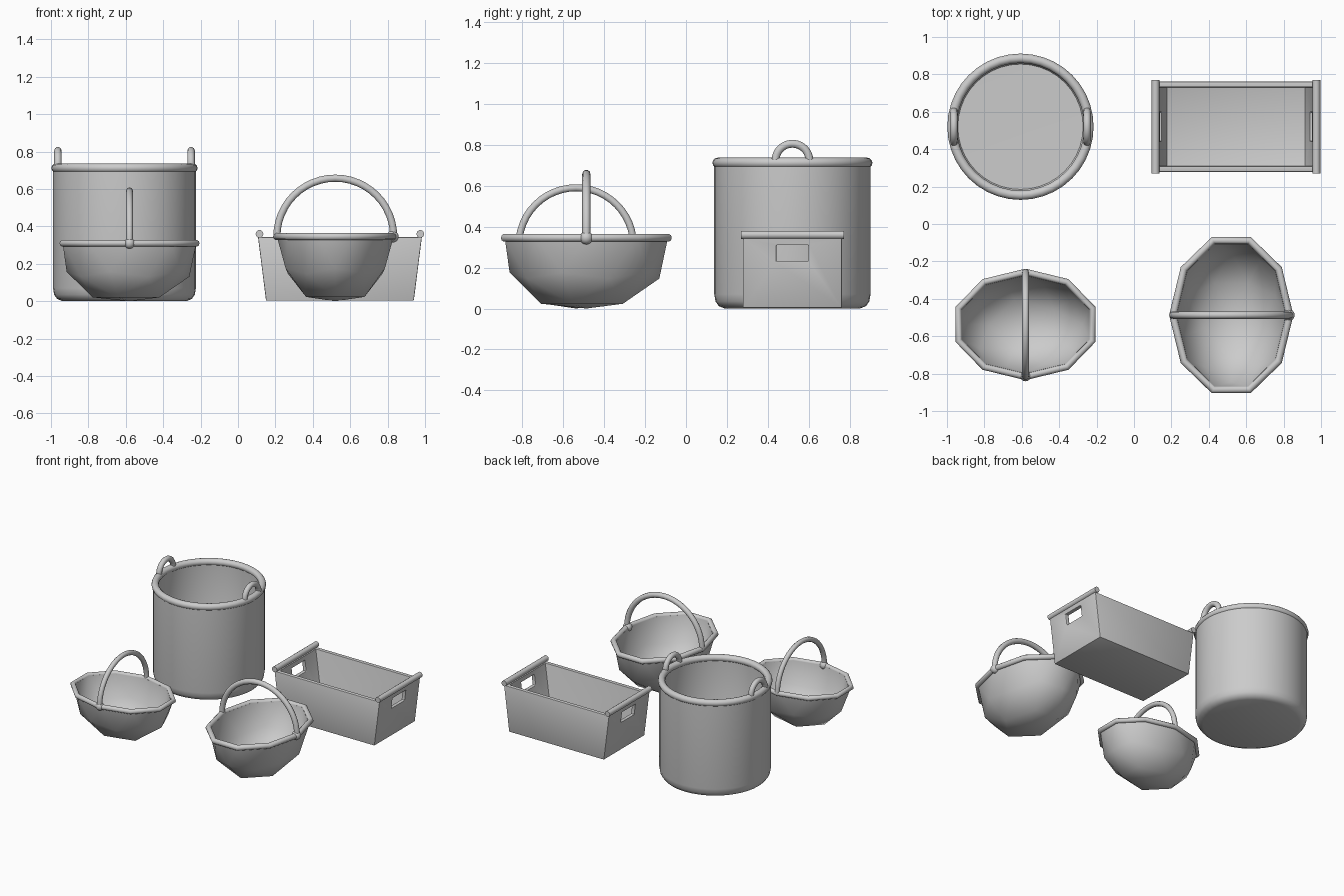
import bpy, bmesh, math
from mathutils import Vector

if "Cube" in bpy.data.objects:
    bpy.data.objects.remove(bpy.data.objects["Cube"])


def finish(ob, name, angle=50):
    ob.name = name
    bpy.ops.object.select_all(action='DESELECT')
    ob.select_set(True)
    bpy.context.view_layer.objects.active = ob
    bpy.ops.object.shade_smooth_by_angle(angle=math.radians(angle))
    return ob


def from_bmesh(bm, name):
    me = bpy.data.meshes.new(name)
    bm.to_mesh(me)
    bm.free()
    ob = bpy.data.objects.new(name, me)
    bpy.context.collection.objects.link(ob)
    return ob


def tube(name, pts, r, cyclic=False):
    cu = bpy.data.curves.new(name, 'CURVE')
    cu.dimensions = '3D'
    cu.bevel_depth = r
    cu.bevel_resolution = 3
    cu.use_fill_caps = True
    sp = cu.splines.new('POLY')
    sp.points.add(len(pts) - 1)
    for p, co in zip(sp.points, pts):
        p.co = (*co, 1)
    sp.use_cyclic_u = cyclic
    ob = bpy.data.objects.new(name, cu)
    bpy.context.collection.objects.link(ob)
    bpy.ops.object.select_all(action='DESELECT')
    ob.select_set(True)
    bpy.context.view_layer.objects.active = ob
    bpy.ops.object.convert(target='MESH')
    return finish(bpy.context.object, name)


def arc(center, direction, radius, n=24):
    c, d = Vector(center), Vector(direction)
    return [c + d * radius * math.cos(math.pi * i / n)
            + Vector((0, 0, radius * math.sin(math.pi * i / n))) for i in range(n + 1)]


def apply_all(ob):
    bpy.context.view_layer.objects.active = ob
    for m in list(ob.modifiers):
        bpy.ops.object.modifier_apply(modifier=m.name)


# round tub: turned profile with a rounded bottom edge
def round_tub(cx, cy):
    profile = [(0, 0), (.33, 0), (.36, .012), (.376, .035), (.382, .07), (.382, .71),
               (.35, .71), (.35, .06), (.335, .035), (0, .03)]
    bm = bmesh.new()
    vs = [bm.verts.new((r, 0, z)) for r, z in profile]
    es = [bm.edges.new(p) for p in zip(vs, vs[1:])]
    bmesh.ops.spin(bm, geom=vs + es, cent=(0, 0, 0), axis=(0, 0, 1),
                   angle=2 * math.pi, steps=40)
    bmesh.ops.remove_doubles(bm, verts=bm.verts, dist=1e-4)
    bmesh.ops.recalc_face_normals(bm, faces=bm.faces)
    ob = from_bmesh(bm, "tub_body")
    ob.location = (cx, cy, 0)
    finish(ob, "tub_body")
    bpy.ops.mesh.primitive_torus_add(location=(cx, cy, .712), major_radius=.366,
                                     minor_radius=.025, major_segments=40, minor_segments=12)
    finish(bpy.context.object, "tub_rim")
    for s, side in ((-1, "left"), (1, "right")):
        tube("tub_handle_" + side, arc((cx + s * .356, cy, .722), (0, 1, 0), .083), .02)


# tapered block used for crate and its cavity
def block(name, hx0, hx1, hy, z0, z1, loc):
    bm = bmesh.new()
    bmesh.ops.create_cube(bm, size=2)
    for v in bm.verts:
        top = v.co.z > 0
        v.co = (v.co.x * (hx1 if top else hx0), v.co.y * hy, z1 if top else z0)
    ob = from_bmesh(bm, name)
    ob.location = loc
    return ob


def crate(cx, cy):
    loc = (cx, cy, 0)
    body = block("crate_body", .395, .438, .242, .003, .343, loc)
    cuts = [block("cavity_cutter", .37, .415, .212, .03, .38, loc),
            block("grip_cutter", .6, .6, .078, .23, .31, loc)]
    for c in cuts:
        m = body.modifiers.new("cut", 'BOOLEAN')
        m.operation = 'DIFFERENCE'
        m.solver = 'EXACT'
        m.object = c
        c.hide_render = True
    b = body.modifiers.new("bevel", 'BEVEL')
    b.width = .005
    b.segments = 2
    bpy.context.view_layer.update()
    apply_all(body)
    for c in cuts:
        bpy.data.objects.remove(c)
    finish(body, "crate_body", 30)
    # end bars
    for s, side in ((-1, "left"), (1, "right")):
        x = cx + s * .43
        tube("crate_bar_" + side, [(x, cy - .251, .36), (x, cy + .251, .36)], .021)


# faceted oval basket: lower half of a low-poly sphere, rim, hoop handle and one knob
def oval_basket(name, cx, cy, k, turn):
    rx, ry, depth, rim_z = .376, .28, .34, .31
    bm = bmesh.new()
    bmesh.ops.create_icosphere(bm, subdivisions=2, radius=1)
    bmesh.ops.delete(bm, geom=[v for v in bm.verts if v.co.z > .01], context='VERTS')
    for v in bm.verts:
        v.co = (v.co.x * rx, v.co.y * ry, max(0, rim_z + v.co.z * depth))
    bowl = from_bmesh(bm, name + "_bowl")
    sol = bowl.modifiers.new("wall", 'SOLIDIFY')
    sol.thickness = .018
    sol.offset = -1
    apply_all(bowl)
    finish(bowl, name + "_bowl")
    ring = [(rx * math.cos(a), ry * math.sin(a), rim_z)
            for a in (math.radians(18 + 36 * i) for i in range(10))]
    rim = tube(name + "_rim", ring, .018, True)
    hoop = tube(name + "_handle", arc((0, 0, rim_z), (0, 1, 0), .28), .018)
    bpy.ops.mesh.primitive_uv_sphere_add(segments=16, ring_count=10, radius=.029)
    knob = finish(bpy.context.object, name + "_knob")
    for v in knob.data.vertices:
        v.co += Vector((0, -.275, rim_z))
    for ob in (bowl, rim, hoop, knob):
        ob.scale = (k, k, k)
        ob.rotation_euler.z = turn
        ob.location = (cx, cy, 0)


round_tub(-.607, .52)
crate(.545, .52)
oval_basket("small_basket", -.58, -.537, 1, 0)
oval_basket("large_basket", .52, -.487, 1.115, math.pi / 2)
